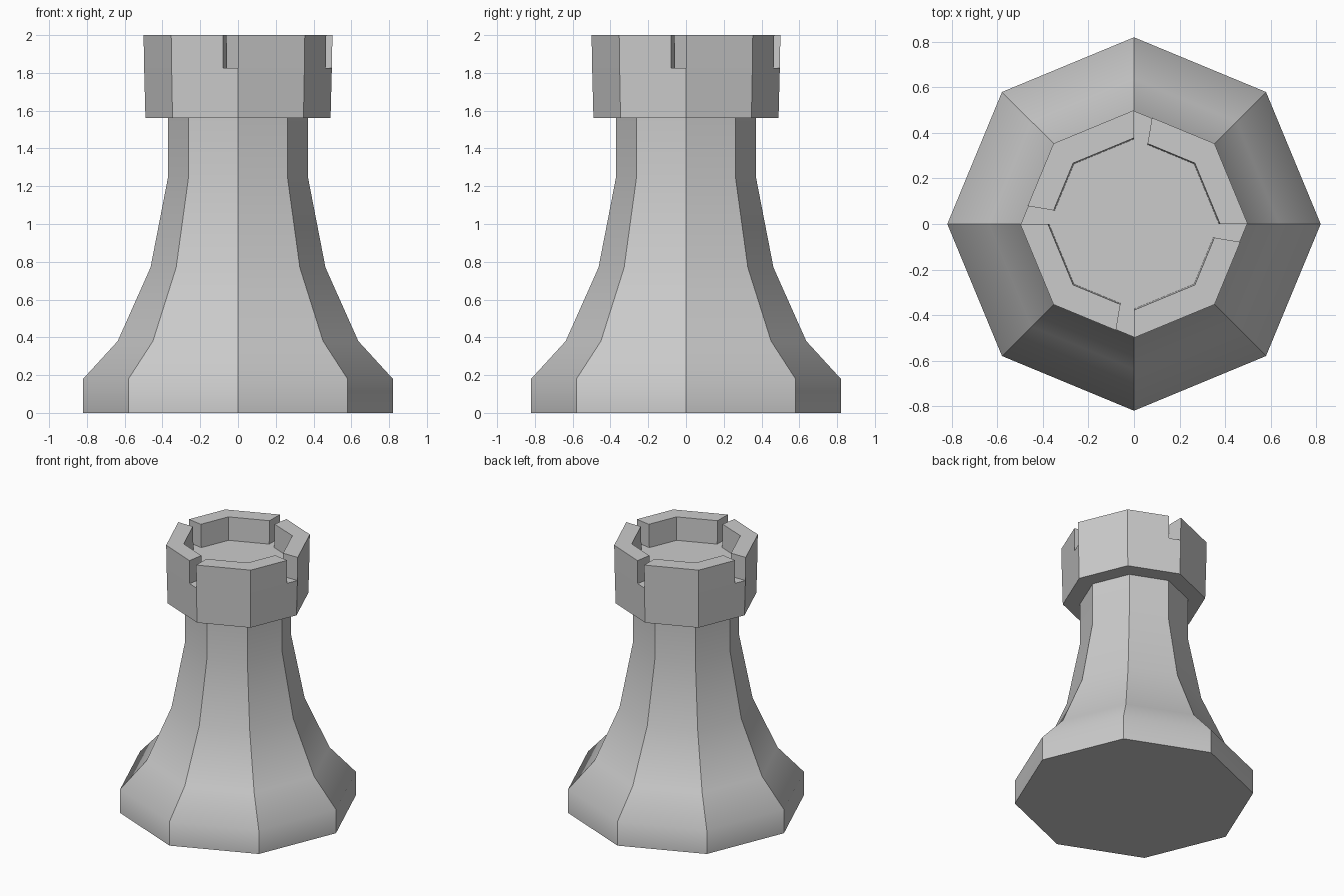
import bpy, bmesh, math

if "Cube" in bpy.data.objects:
    bpy.data.objects.remove(bpy.data.objects["Cube"])

stone = bpy.data.materials.new("light grey")
stone.diffuse_color = (0.6, 0.6, 0.6, 1)
stone.use_nodes = True
stone.node_tree.nodes["Principled BSDF"].inputs["Base Color"].default_value = stone.diffuse_color


def octagon_point(radius, deg, z):
    """Point at an angle on the outline of an octagon with corners at 0, 45, 90..."""
    off = math.radians(deg % 45 - 22.5)
    r = radius * math.cos(math.radians(22.5)) / math.cos(off)
    a = math.radians(deg)
    return (r * math.cos(a), r * math.sin(a), z)


def ring(bm, radius, z, angles):
    return [bm.verts.new(octagon_point(radius, a, z)) for a in angles]


def finish(bm, name):
    loose = [v for v in bm.verts if not v.link_faces]
    bmesh.ops.delete(bm, geom=loose, context='VERTS')
    bmesh.ops.recalc_face_normals(bm, faces=bm.faces)
    mesh = bpy.data.meshes.new(name)
    bm.to_mesh(mesh)
    bm.free()
    mesh.materials.append(stone)
    obj = bpy.data.objects.new(name, mesh)
    bpy.context.collection.objects.link(obj)
    return obj


# Flared body: smooth up the height, sharp between the eight sides
bm = bmesh.new()
profile = [(0.82, 0), (0.82, 0.18), (0.637, 0.38), (0.463, 0.77), (0.37, 1.25), (0.37, 1.56)]
corners = [45 * i for i in range(8)]
rings = [ring(bm, r, z, corners) for r, z in profile]
bottom = bm.faces.new(rings[0])
for lo, hi in zip(rings, rings[1:]):
    for i in range(8):
        j = (i + 1) % 8
        face = bm.faces.new((lo[i], lo[j], hi[j], hi[i]))
        face.smooth = True
for e in bm.edges:
    a, b = e.verts
    e.smooth = abs(a.co.z - b.co.z) < 1e-4 and a.co.z > 0.01
finish(bm, "body")

# Crown: twelve segments, every third one is a narrow notch
bm = bmesh.new()
angles = [90 * q + a for q in range(4) for a in (0, 45, 80.4)]
neck = ring(bm, 0.37, 1.56, angles)
low = ring(bm, 0.49, 1.56, angles)
mid = ring(bm, 0.497, 1.825, angles)
top = ring(bm, 0.5, 2.0, angles)
floor = ring(bm, 0.373, 1.825, angles)
rim = ring(bm, 0.378, 2.0, angles)
bm.faces.new(floor)
for i in range(12):
    j = (i + 1) % 12
    bm.faces.new((neck[i], neck[j], low[j], low[i]))
    bm.faces.new((low[i], low[j], mid[j], mid[i]))
    if i % 3 == 2:  # notch floor and its two side walls
        bm.faces.new((mid[i], mid[j], floor[j], floor[i]))
        for k in (i, j):
            bm.faces.new((mid[k], top[k], rim[k], floor[k]))
    else:           # raised battlement
        bm.faces.new((mid[i], mid[j], top[j], top[i]))
        bm.faces.new((top[i], top[j], rim[j], rim[i]))
        bm.faces.new((rim[i], rim[j], floor[j], floor[i]))
finish(bm, "crown")
